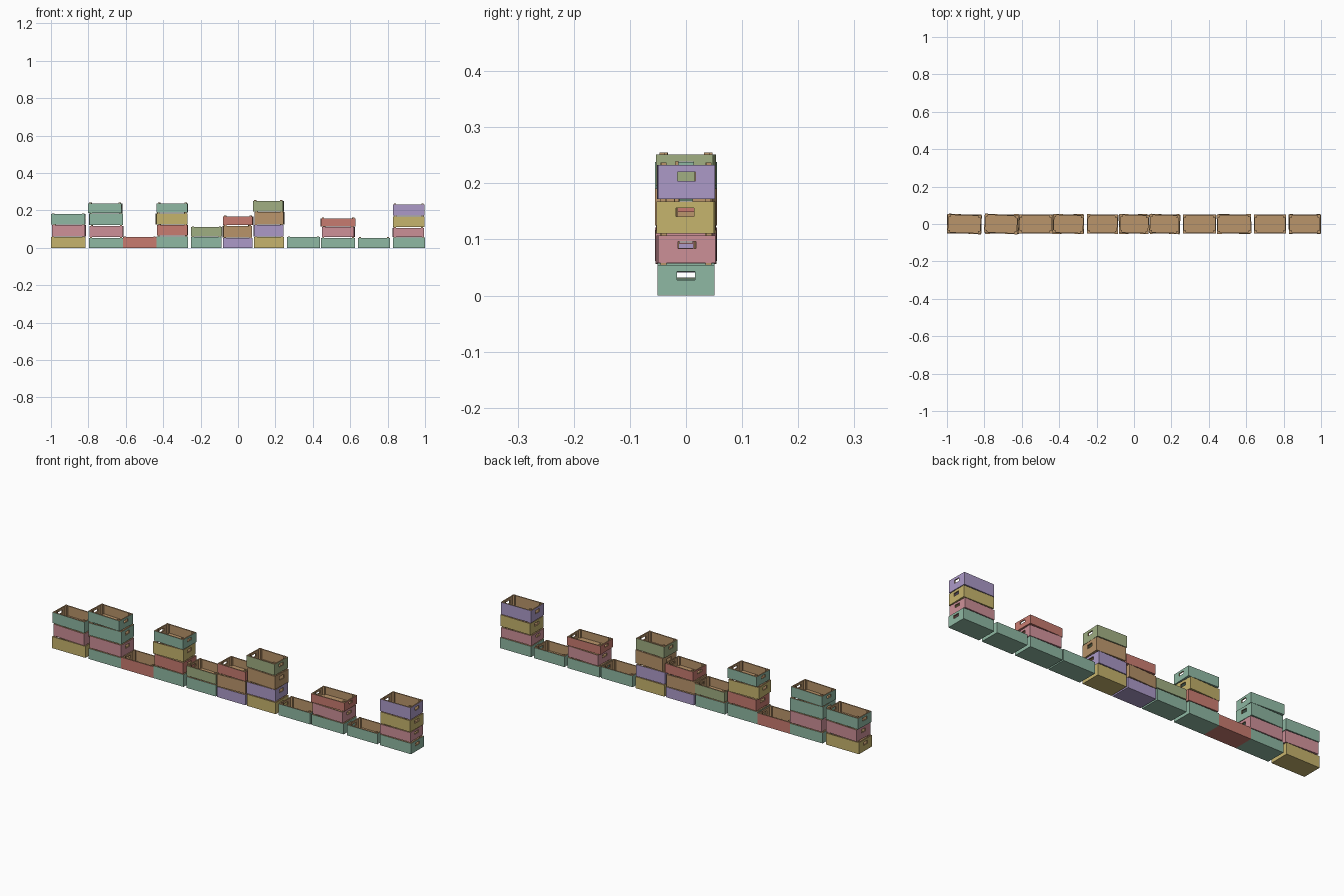
import bpy, bmesh, math
from mathutils import Vector, Matrix

if "Cube" in bpy.data.objects:
    bpy.data.objects.remove(bpy.data.objects["Cube"])


def linear(hexcode):
    out = []
    for i in (0, 2, 4):
        c = int(hexcode[i:i + 2], 16) / 255
        out.append(c / 12.92 if c <= 0.04045 else ((c + 0.055) / 1.055) ** 2.4)
    return (*out, 1.0)


COLOURS = {"wood": "BA956B", "green": "8FB8A3", "pink": "CD9098", "yellow": "C6B46D",
           "purple": "AC9AC8", "olive": "A0AE82", "red": "C87B70"}
MATS = {}
for name, code in COLOURS.items():
    MATS[name] = bpy.data.materials.new(name + "_paint" if name != "wood" else "bare_wood")
    MATS[name].diffuse_color = linear(code)

DEPTH = 0.102   # crate depth (y)
T = 0.006       # board thickness
POST = 0.004    # how far the corner posts stand above the boards


def box(bm, x0, x1, y0, y1, z0, z1):
    c = Vector(((x0 + x1) / 2, (y0 + y1) / 2, (z0 + z1) / 2))
    s = Matrix.Diagonal((x1 - x0, y1 - y0, z1 - z0, 1))
    bmesh.ops.create_cube(bm, size=1, matrix=Matrix.Translation(c) @ s)


def crate(name, colour, x0, x1, z0, z1, yaw):
    a = math.radians(yaw)
    hx = (x1 - x0 - DEPTH * abs(math.sin(a))) / 2
    hy, h = DEPTH / 2, z1 - z0
    bm = bmesh.new()
    # floor and long boards
    box(bm, -hx + T, hx - T, -hy + T, hy - T, 0, T)
    for s in (-1, 1):
        box(bm, -hx, hx, *sorted((s * hy, s * (hy - T))), 0, h)
    # end boards framing a hand hole
    yi, w, lo, hi = hy - T, 0.016, 0.52 * h, 0.79 * h
    for s in (-1, 1):
        xs = sorted((s * hx, s * (hx - T)))
        box(bm, *xs, -yi, yi, 0, lo)
        box(bm, *xs, -yi, yi, hi, h)
        box(bm, *xs, -yi, -w, lo, hi)
        box(bm, *xs, w, yi, lo, hi)
        # corner posts inside
        for t in (-1, 1):
            box(bm, *sorted((s * (hx - T), s * (hx - T - 0.01))),
                *sorted((t * yi, t * (yi - 0.01))), T, h + POST)
    # paint only the outward faces
    for f in bm.faces:
        c = f.calc_center_median()
        outer = abs(c.x) > hx - 1e-4 or abs(c.y) > hy - 1e-4 or c.z < 1e-4
        f.material_index = 1 if outer else 0
    me = bpy.data.meshes.new(name)
    bm.to_mesh(me)
    bm.free()
    me.materials.append(MATS["wood"])
    me.materials.append(MATS[colour])
    ob = bpy.data.objects.new(name, me)
    ob.location = ((x0 + x1) / 2, 0, z0)
    ob.rotation_euler.z = a
    bpy.context.collection.objects.link(ob)


# each stack from left to right: (colour, x0, x1, board top z, yaw in degrees)
STACKS = [
    [("yellow", -1.0, -0.815, 0.058, 0), ("pink", -0.995, -0.813, 0.121, -3),
     ("green", -1.0, -0.815, 0.180, -2)],
    [("green", -0.797, -0.615, 0.053, 0), ("pink", -0.793, -0.613, 0.117, -1),
     ("green", -0.797, -0.615, 0.183, 1), ("green", -0.803, -0.618, 0.238, -3)],
    [("red", -0.615, -0.435, 0.057, 0)],
    [("green", -0.435, -0.268, 0.062, 0), ("red", -0.432, -0.266, 0.121, -2),
     ("yellow", -0.440, -0.270, 0.184, 2), ("green", -0.435, -0.266, 0.238, -2)],
    [("green", -0.252, -0.088, 0.057, 0), ("olive", -0.252, -0.085, 0.111, -1)],
    [("purple", -0.080, 0.077, 0.052, 0), ("wood", -0.083, 0.075, 0.117, 2.5),
     ("red", -0.080, 0.082, 0.168, -2)],
    [("yellow", 0.085, 0.246, 0.058, 0), ("purple", 0.083, 0.243, 0.121, 1),
     ("wood", 0.087, 0.249, 0.191, -3), ("olive", 0.080, 0.245, 0.251, -2)],
    [("green", 0.262, 0.438, 0.057, 0)],
    [("green", 0.445, 0.625, 0.053, 0), ("pink", 0.448, 0.625, 0.111, -2.5),
     ("red", 0.442, 0.628, 0.158, 1)],
    [("green", 0.642, 0.812, 0.053, 0)],
    [("green", 0.828, 1.0, 0.054, 0), ("pink", 0.826, 0.995, 0.107, 1),
     ("yellow", 0.830, 0.998, 0.168, -1), ("purple", 0.828, 0.997, 0.233, 0.5)],
]

for i, stack in enumerate(STACKS, 1):
    z = 0.0
    for j, (col, x0, x1, top, yaw) in enumerate(stack, 1):
        crate(f"crate_stack{i}_level{j}", col, x0, x1, z, top, yaw)
        z = top + POST

for m in bpy.data.materials:
    if m.users and not m.is_grease_pencil:
        m.use_nodes = True
        m.node_tree.nodes["Principled BSDF"].inputs["Base Color"].default_value = m.diffuse_color
